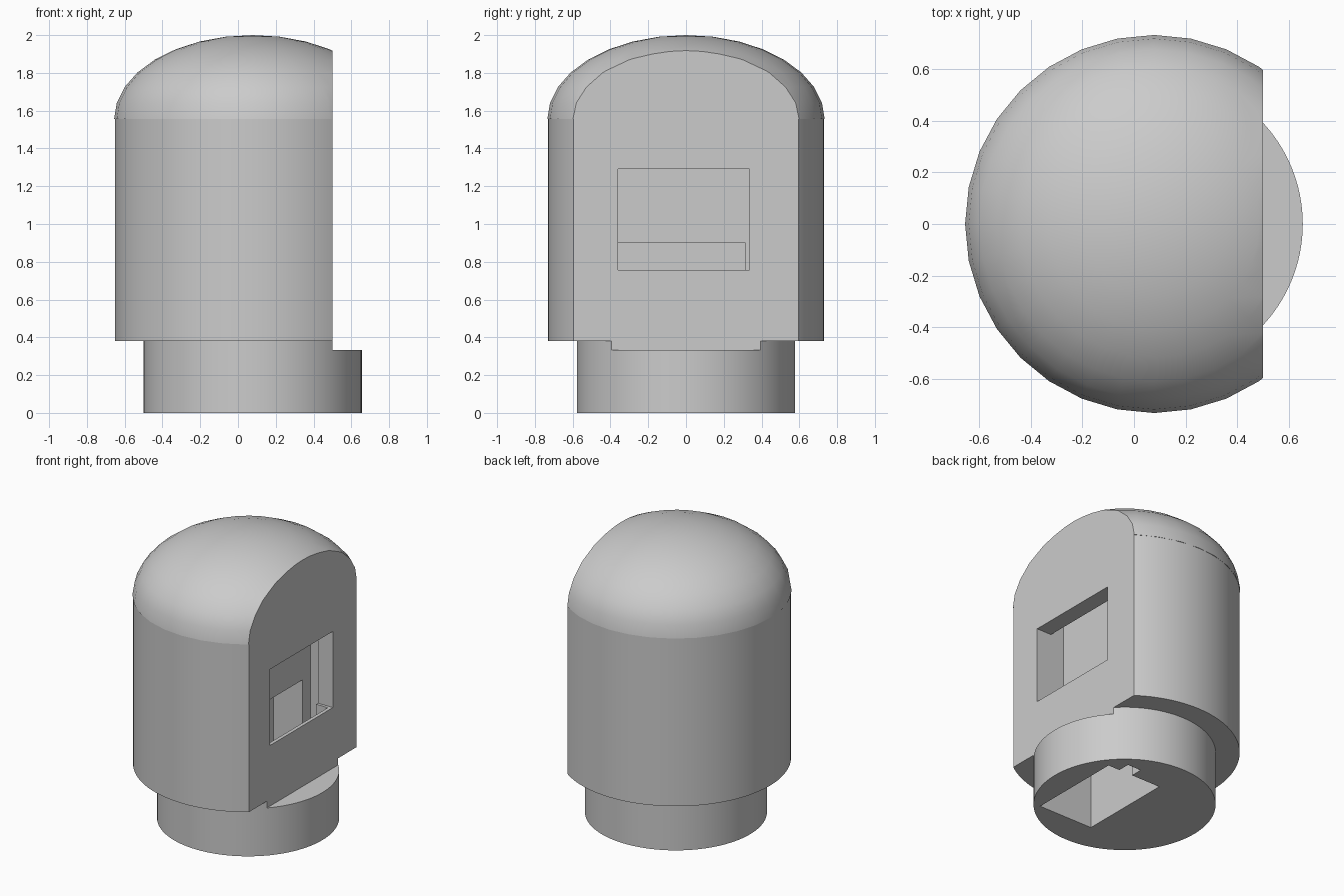
import bpy
import bmesh
import math
from mathutils import Matrix, Vector

old = bpy.data.objects.get("Cube")
if old:
    bpy.data.objects.remove(old, do_unlink=True)

AXIS_X = 0.078

grey = bpy.data.materials.new("light_grey")
grey.use_nodes = True
grey.diffuse_color = (0.6, 0.6, 0.6, 1)
grey.node_tree.nodes["Principled BSDF"].inputs["Base Color"].default_value = (0.6, 0.6, 0.6, 1)


def finish(name, bm):
    mesh = bpy.data.meshes.new(name)
    bm.to_mesh(mesh)
    bm.free()
    mesh.materials.append(grey)
    obj = bpy.data.objects.new(name, mesh)
    bpy.context.collection.objects.link(obj)
    return obj


def cylinder(name, radius, bottom, top):
    bm = bmesh.new()
    place = Matrix.Translation((AXIS_X, 0, (bottom + top) / 2))
    bmesh.ops.create_cone(bm, cap_ends=True, segments=96, radius1=radius,
                          radius2=radius, depth=top - bottom, matrix=place)
    return finish(name, bm)


def box(name, low, high):
    low, high = Vector(low), Vector(high)
    bm = bmesh.new()
    place = Matrix.Translation((low + high) / 2) @ Matrix.Diagonal((*(high - low), 1))
    bmesh.ops.create_cube(bm, size=1, matrix=place)
    return finish(name, bm)


def combine(target, other, operation):
    mod = target.modifiers.new(operation.lower(), 'BOOLEAN')
    mod.operation = operation
    mod.solver = 'EXACT'
    mod.object = other
    bpy.context.view_layer.objects.active = target
    bpy.ops.object.modifier_apply(modifier=mod.name)
    bpy.data.objects.remove(other, do_unlink=True)


# Wide body on a narrower base
housing = cylinder("housing", 0.73, 0.38, 1.558)
base = cylinder("base", 0.5775, 0, 0.45)

# Flattened dome, closed below and sunk into the body
bm = bmesh.new()
bmesh.ops.create_uvsphere(bm, u_segments=32, v_segments=16, radius=1,
                          matrix=Matrix.Translation((AXIS_X, 0, 1.555))
                          @ Matrix.Diagonal((0.734, 0.734, 0.445, 1)))
cut = bmesh.ops.bisect_plane(bm, geom=bm.verts[:] + bm.edges[:] + bm.faces[:],
                             plane_co=(0, 0, 1.555), plane_no=(0, 0, 1), clear_inner=True)
bmesh.ops.holes_fill(bm, edges=[e for e in bm.edges if e.is_boundary])
bmesh.ops.recalc_face_normals(bm, faces=bm.faces)
dome = finish("dome", bm)

for part in (base, dome):
    combine(housing, part, 'UNION')

# Flat side, then the hollow: bottom chamber, upright slot, window
cutters = (
    ("flat_side", (0.5, -1, 0.333), (1.2, 1, 2.2)),
    ("chamber", (0.055, -0.36, -0.1), (0.475, 0.315, 0.9)),
    ("slot", (0.28, -0.36, -0.1), (0.385, 0.4, 1.4)),
    ("window", (0.33, -0.36, 0.757), (0.6, 0.335, 1.29)),
)
for name, low, high in cutters:
    combine(housing, box(name, low, high), 'DIFFERENCE')

# Smooth round surfaces with crisp corners
bpy.ops.object.select_all(action='DESELECT')
housing.select_set(True)
bpy.context.view_layer.objects.active = housing
bpy.ops.object.shade_smooth_by_angle(angle=math.radians(30))
